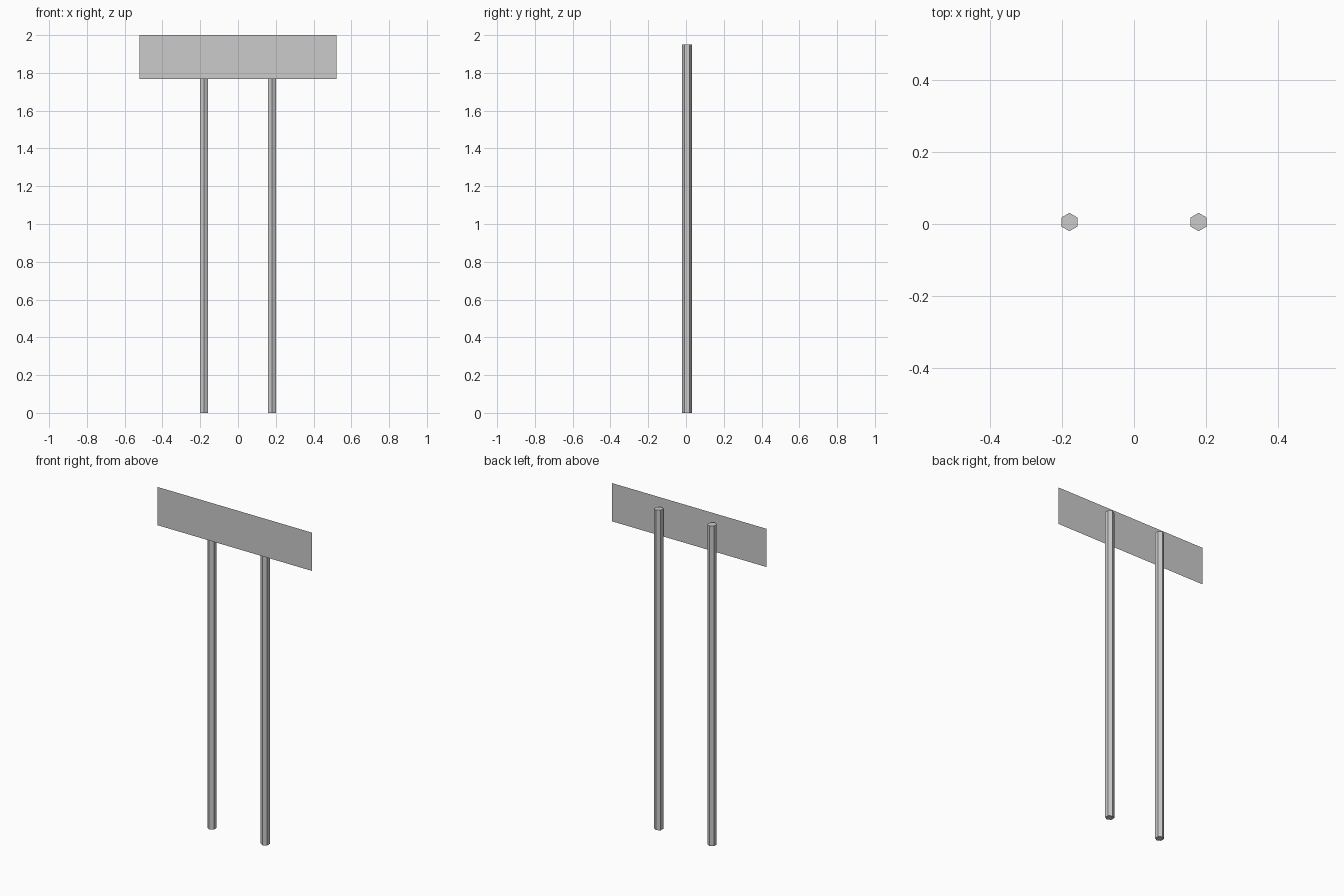
import bpy
import math

cube = bpy.data.objects.get("Cube")
if cube:
    bpy.data.objects.remove(cube, do_unlink=True)

# Single plain grey material
grey = bpy.data.materials.new("light_grey")
grey.use_nodes = True
colour = (0.6, 0.6, 0.6, 1)
grey.diffuse_color = colour
bsdf = next(n for n in grey.node_tree.nodes if n.type == 'BSDF_PRINCIPLED')
bsdf.inputs["Base Color"].default_value = colour

POST_HEIGHT = 1.95
POST_RADIUS = 0.0255
PANEL_BOTTOM, PANEL_TOP = 1.767, 2.0
PANEL_WIDTH = 1.042


def finish(name):
    obj = bpy.context.object
    obj.name = name
    obj.data.name = name
    obj.data.materials.append(grey)
    return obj


# Two six-sided posts, with corners pointing forwards and backwards
for name, x in (("left_post", 0.18), ("right_post", -0.18)):
    bpy.ops.mesh.primitive_cylinder_add(
        vertices=6, radius=POST_RADIUS, depth=POST_HEIGHT,
        location=(x, 0.0055, POST_HEIGHT / 2))
    finish(name)

# Flat sign panel, a single sheet in front of the posts
bpy.ops.mesh.primitive_plane_add(
    size=1, location=(0, -0.031, (PANEL_BOTTOM + PANEL_TOP) / 2),
    rotation=(math.pi / 2, 0, 0))
panel = finish("sign_panel")
panel.scale = (PANEL_WIDTH, PANEL_TOP - PANEL_BOTTOM, 1)
